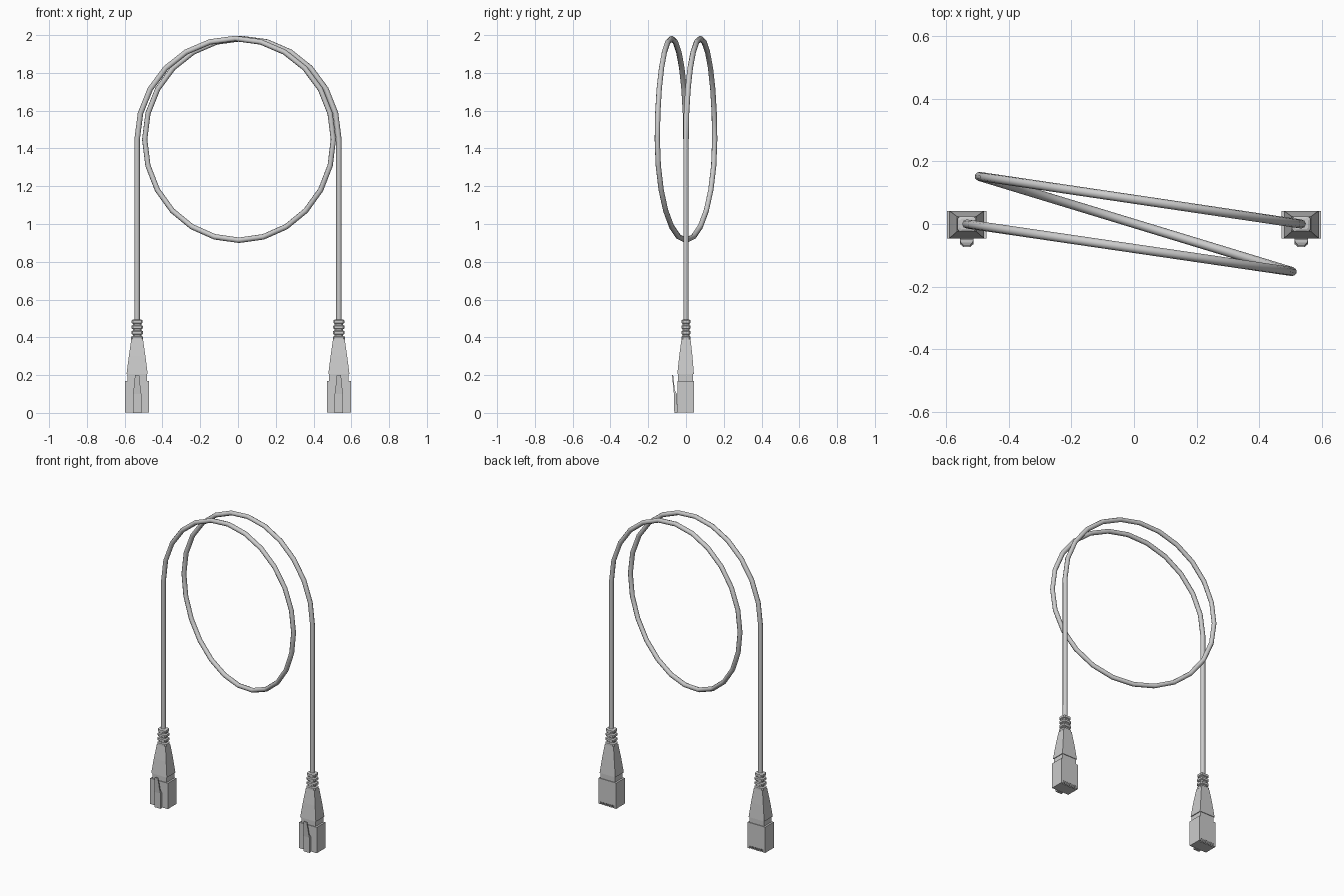
import bpy, bmesh, math

if "Cube" in bpy.data.objects:
    bpy.data.objects.remove(bpy.data.objects["Cube"])

CX = 0.534          # connector centre offset in x
YF, YB = -0.046, 0.042


def rect(hx, y0, y1, c=0.0):
    """Rectangle outline, optionally with cut corners."""
    if c == 0:
        return [(-hx, y0), (hx, y0), (hx, y1), (-hx, y1)]
    return [(-hx + c, y0), (hx - c, y0), (hx, y0 + c), (hx, y1 - c),
            (hx - c, y1), (-hx + c, y1), (-hx, y1 - c), (-hx, y0 + c)]


def loft(name, sections, x):
    """Skin a stack of (z, outline) sections and cap both ends."""
    bm = bmesh.new()
    rings = [[bm.verts.new((px, py, z)) for px, py in o] for z, o in sections]
    for a, b in zip(rings, rings[1:]):
        n = len(a)
        for i in range(n):
            j = (i + 1) % n
            bm.faces.new((a[i], a[j], b[j], b[i]))
    bm.faces.new(rings[0][::-1])
    bm.faces.new(rings[-1])
    bmesh.ops.recalc_face_normals(bm, faces=bm.faces)
    me = bpy.data.meshes.new(name)
    bm.to_mesh(me)
    bm.free()
    ob = bpy.data.objects.new(name, me)
    ob.location.x = x
    bpy.context.collection.objects.link(ob)
    return ob


def comb(hx, n=8, pitch=0.013, w=0.006, d=0.012):
    """Plug outline with contact slots cut into the back edge."""
    pts = [(-hx, YF), (hx, YF), (hx, YB)]
    for i in reversed(range(n)):
        c = (i - (n - 1) / 2) * pitch
        pts += [(c + w / 2, YB), (c + w / 2, YB - d),
                (c - w / 2, YB - d), (c - w / 2, YB)]
    return pts + [(-hx, YB)]


for side, x in (("left", -CX), ("right", CX)):
    # plug body with slotted contact end
    loft(side + "_plug_contacts", [(0.003, comb(0.063)), (0.02, comb(0.063))], x)
    loft(side + "_plug_body", [(0.02, rect(0.063, YF, YB)),
                               (0.17, rect(0.063, YF, YB))], x)
    loft(side + "_plug_neck", [(0.17, rect(0.051, -0.042, 0.038)),
                               (0.205, rect(0.051, -0.042, 0.038))], x)
    # latch: thick base, then a thin lever leaning away from the plug
    loft(side + "_latch", [(0.0, rect(0.022, -0.062, -0.045)),
                           (0.10, rect(0.022, -0.064, -0.048)),
                           (0.12, rect(0.019, -0.066, -0.059)),
                           (0.20, rect(0.011, -0.074, -0.068))], x)
    # tapered boot
    loft(side + "_boot", [(0.205, rect(0.056, -0.046, 0.042)),
                          (0.30, rect(0.044, -0.036, 0.034)),
                          (0.39, rect(0.031, -0.024, 0.024))], x)
    # strain relief ribs
    rib = []
    z = 0.385
    for k in range(4):
        big = rect(0.032 - 0.001 * k, -0.024, 0.024, 0.007)
        small = rect(0.022, -0.018, 0.018, 0.007)
        rib += [(z, small), (z + 0.004, big), (z + 0.018, big), (z + 0.022, small)]
        z += 0.029
    loft(side + "_strain_relief", rib, x)

# cable path: up, one and a half turns, down
xs = [-CX, 0.505, -0.494, CX]
ys = [0.0, -0.152, 0.152, 0.0]
ZC = 1.448
path = [(-CX, 0, 0.47)]
for s in range(3):
    sign = -1 if s == 1 else 1
    rz = 0.534
    for i in range(12 if s < 2 else 13):
        a = math.pi * i / 12
        t = (1 - math.cos(a)) / 2
        path.append((xs[s] + (xs[s + 1] - xs[s]) * t,
                     ys[s] + (ys[s + 1] - ys[s]) * t,
                     ZC + sign * rz * math.sin(a)))
path.append((CX, 0, 0.47))

cu = bpy.data.curves.new("cable", 'CURVE')
cu.dimensions = '3D'
cu.bevel_depth = 0.0145
cu.bevel_resolution = 2
sp = cu.splines.new('POLY')
sp.points.add(len(path) - 1)
for p, co in zip(sp.points, path):
    p.co = (*co, 1)
sp.use_smooth = True
cable = bpy.data.objects.new("cable", cu)
bpy.context.collection.objects.link(cable)
